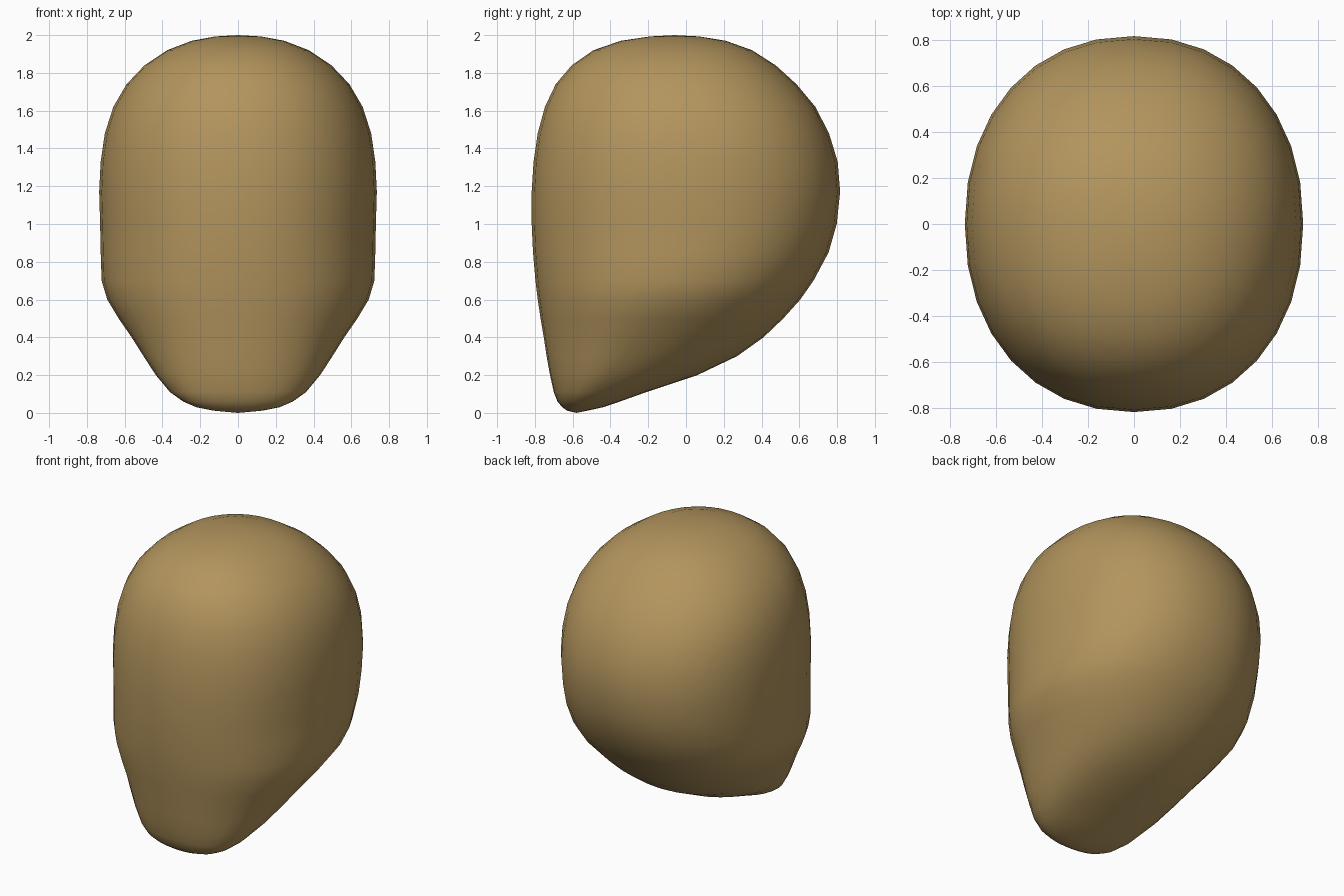
import bpy, bmesh, math

# Horizontal slices: height, front y, y of widest point, back y, half width
SLICES = [
    (0.012, -0.63, -0.58, -0.52, 0.13),
    (0.03, -0.655, -0.56, -0.44, 0.22),
    (0.06, -0.68, -0.54, -0.35, 0.29),
    (0.11, -0.70, -0.49, -0.21, 0.36),
    (0.20, -0.72, -0.41, 0.06, 0.435),
    (0.30, -0.738, -0.33, 0.27, 0.50),
    (0.40, -0.753, -0.25, 0.41, 0.563),
    (0.50, -0.77, -0.17, 0.515, 0.632),
    (0.60, -0.785, -0.10, 0.605, 0.692),
    (0.70, -0.797, -0.05, 0.675, 0.722),
    (0.85, -0.81, -0.01, 0.755, 0.727),
    (1.00, -0.817, 0.0, 0.798, 0.73),
    (1.17, -0.817, 0.0, 0.816, 0.735),
    (1.33, -0.807, 0.0, 0.803, 0.727),
    (1.48, -0.785, 0.0, 0.757, 0.705),
    (1.62, -0.747, -0.01, 0.685, 0.66),
    (1.74, -0.69, -0.03, 0.585, 0.59),
    (1.84, -0.605, -0.04, 0.475, 0.495),
    (1.92, -0.49, -0.05, 0.35, 0.375),
    (1.97, -0.345, -0.06, 0.21, 0.245),
    (1.993, -0.19, -0.06, 0.07, 0.12),
]
SIDES = 32
POWER = 2 / 2.17      # slightly squared ellipse


def soft(v):
    return math.copysign(abs(v) ** POWER, v)


bm = bmesh.new()
rings = []
for z, front, mid, back, half in SLICES:
    ring = []
    for i in range(SIDES):
        a = math.tau * i / SIDES
        s = soft(math.sin(a))
        y = mid + s * ((back - mid) if s > 0 else (mid - front))
        ring.append(bm.verts.new((half * soft(math.cos(a)), y, z)))
    rings.append(ring)

# Skin between slices, then close the chin and the crown
for low, high in zip(rings, rings[1:]):
    for i in range(SIDES):
        j = (i + 1) % SIDES
        bm.faces.new((low[i], low[j], high[j], high[i]))
chin = bm.verts.new((0, -0.58, 0.0))
crown = bm.verts.new((0, -0.06, 2.0))
for i in range(SIDES):
    j = (i + 1) % SIDES
    bm.faces.new((chin, rings[0][j], rings[0][i]))
    bm.faces.new((crown, rings[-1][i], rings[-1][j]))
bmesh.ops.recalc_face_normals(bm, faces=bm.faces)
for f in bm.faces:
    f.smooth = True

mesh = bpy.data.meshes.new("head")
bm.to_mesh(mesh)
bm.free()
head = bpy.data.objects.new("head", mesh)
bpy.context.collection.objects.link(head)

mat = bpy.data.materials.new("tan_clay")
mat.diffuse_color = (0.45, 0.30, 0.11, 1)
mesh.materials.append(mat)
